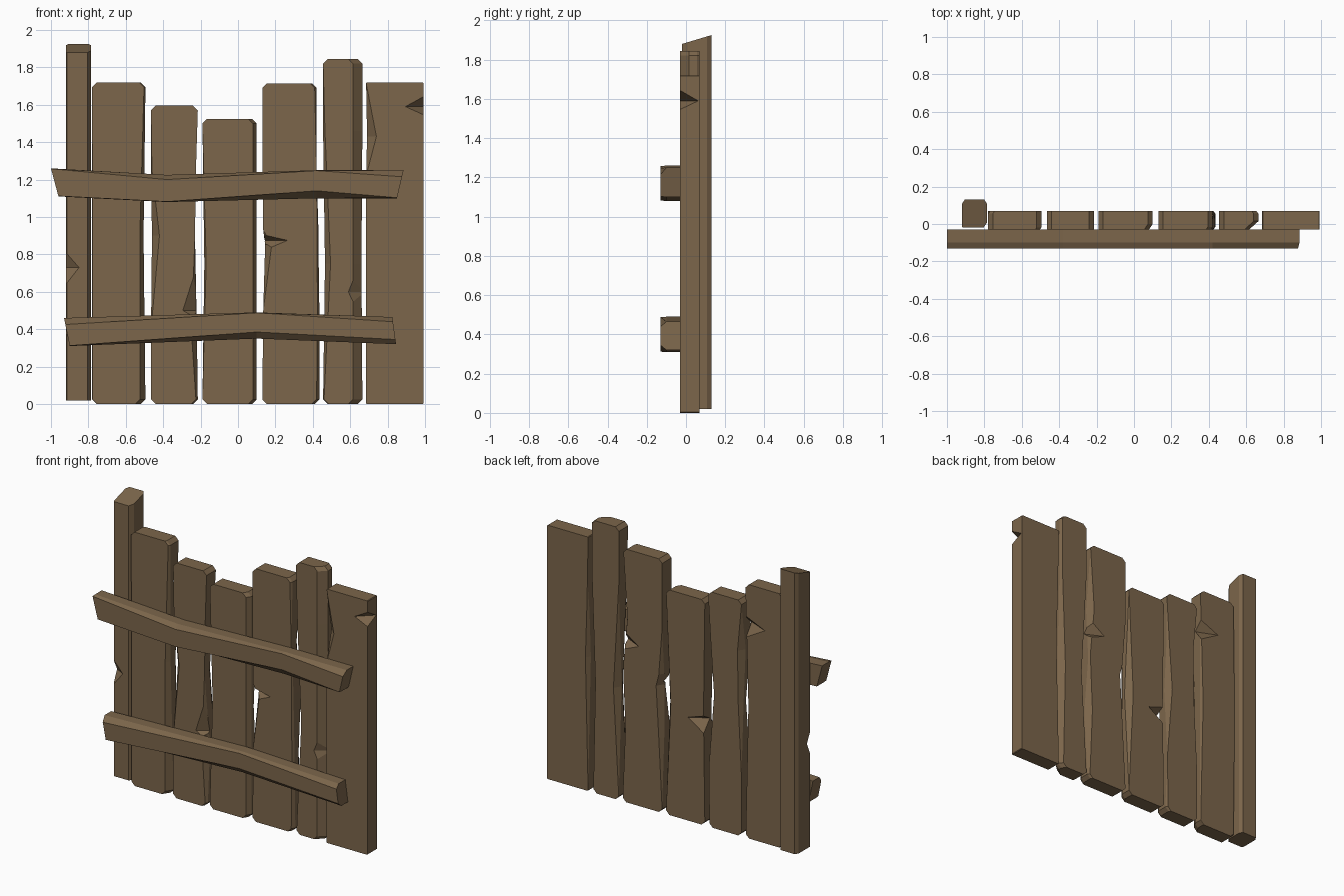
import bpy, bmesh
from mathutils import Vector

if "Cube" in bpy.data.objects:
    bpy.data.objects.remove(bpy.data.objects["Cube"])

wood = bpy.data.materials.new("weathered_brown_wood")
wood.diffuse_color = (0.2, 0.132, 0.07, 1)
wood.use_nodes = True
wood.node_tree.nodes["Principled BSDF"].inputs["Base Color"].default_value = wood.diffuse_color


def finish(name, bm):
    bmesh.ops.remove_doubles(bm, verts=bm.verts, dist=0.0005)
    bmesh.ops.recalc_face_normals(bm, faces=bm.faces)
    me = bpy.data.meshes.new(name)
    bm.to_mesh(me)
    bm.free()
    me.materials.append(wood)
    ob = bpy.data.objects.new(name, me)
    bpy.context.collection.objects.link(ob)
    return ob


def loft(name, rings):
    """Join equal-sized rings of points into a closed solid."""
    bm = bmesh.new()
    vs = [[bm.verts.new(p) for p in r] for r in rings]
    n = len(vs[0])
    for a, b in zip(vs, vs[1:]):
        for i in range(n):
            j = (i + 1) % n
            bm.faces.new((a[i], a[j], b[j], b[i]))
    bm.faces.new(vs[0][::-1])
    bm.faces.new(vs[-1])
    return finish(name, bm)


def plank(name, levels, y0=-0.03, y1=0.07, cut=0.025, slant=0.0):
    """Levels: z, left x, right x, chamfers front-left, front-right, back-right, back-left."""
    rings = []

    def ring(z, l, r, fl, fr, br, bl, tilt=0.0):
        d = lambda c: min(1.5 * c, 0.045)
        pts = [(l, y0 + d(fl)), (l + fl, y0), (r - fr, y0), (r, y0 + d(fr)),
               (r, y1 - d(br)), (r - br, y1), (l + bl, y1), (l, y1 - d(bl))]
        rings.append([(x, y, z - tilt * (y1 - y) / (y1 - y0)) for x, y in pts])

    z, l, r, *c = levels[0]
    if cut:
        ring(z, l + cut, r - cut, *c)          # clipped lower corners
    ring(z + cut, l, r, *c)
    for lv in levels[1:-1]:
        ring(*lv)
    z, l, r, *c = levels[-1]
    ring(z - cut, l, r, *c, tilt=slant)
    if cut:
        ring(z, l + cut, r - cut, *c)          # clipped upper corners
    return loft(name, rings)


def gouge(ob, x, side, y, face, z0, zm, z1, dx, dy):
    """Chip an edge at (x, y). side/face point out of the wood."""
    bm = bmesh.new()
    for p in [(x, y, z0), (x, y, z1), (x - side * dx, y, zm), (x, y - face * dy, zm),
              (x + side * .05, y + face * .05, zm)]:
        bm.verts.new(p)
    bmesh.ops.convex_hull(bm, input=bm.verts)
    cutter = finish("chip_cutter", bm)
    m = ob.modifiers.new("chip", 'BOOLEAN')
    m.operation, m.solver, m.object = 'DIFFERENCE', 'EXACT', cutter
    bpy.context.view_layer.update()
    me = bpy.data.meshes.new_from_object(ob.evaluated_get(bpy.context.evaluated_depsgraph_get()))
    ob.modifiers.clear()
    ob.data = me
    bpy.data.objects.remove(cutter)


# tall post on the left
o = plank("post", [(.02, -.92, -.785, .005, .02, .015, .015),
                   (1.925, -.92, -.785, .005, .02, .015, .015)], -.02, .13, 0, .045)
gouge(o, -.92, -1, -.02, -1, .64, .73, .81, .07, .04)

# seven-board face, left to right
o = plank("board_1", [(0, -.78, -.495, .003, .03, .002, .01),
                      (.9, -.78, -.505, .002, .02, .012, .0),
                      (1.68, -.78, -.495, .0, .008, .0, .01),
                      (1.72, -.78, -.495, .0, .008, .0, .01)])
gouge(o, -.50, 1, .07, 1, 1.36, 1.44, 1.5, .14, .06)

o = plank("board_2", [(0, -.465, -.215, .0, .01, .01, .0),
                      (.4, -.465, -.22, .0, .03, .0, .0),
                      (.9, -.46, -.23, .04, .0, .03, .02),
                      (1.25, -.465, -.225, .005, .0, .01, .03),
                      (1.595, -.465, -.215, .0, .0, .0, .0)])
gouge(o, -.225, 1, -.03, -1, .46, .5, .72, .07, .05)

o = plank("board_3", [(0, -.19, .10, .0, .02, .0, .0),
                      (.75, -.18, .10, .01, .02, .035, .0),
                      (1.525, -.19, .10, .0, .02, .0, .0)])
gouge(o, -.185, -1, .07, 1, .62, .7, .74, .12, .07)

o = plank("board_4", [(0, .13, .435, .0, .015, .01, .0),
                      (.5, .135, .435, .0, .01, .03, .02),
                      (.85, .145, .43, .035, .008, .01, .03),
                      (.93, .135, .43, .0, .008, .01, .02),
                      (1.25, .13, .42, .0, .0, .03, .0),
                      (1.715, .13, .42, .0, .01, .0, .0)])
gouge(o, .135, -1, -.03, -1, .82, .875, .905, .13, .07)
gouge(o, .425, 1, .07, 1, 1.03, 1.08, 1.16, .12, .06)

o = plank("board_5", [(0, .455, .665, .005, .05, .02, .0),
                      (.75, .465, .66, .03, .045, .03, .03),
                      (1.46, .455, .665, .01, .05, .01, .0),
                      (1.845, .455, .665, .0, .05, .01, .0)])
gouge(o, .66, 1, -.03, -1, .45, .6, .77, .07, .05)

o = plank("board_6", [(0, .685, .992, .0, .0, .0, .0),
                      (.9, .685, .992, .0, .0, .0, .02),
                      (1.22, .685, .992, .0, .0, .0, .01),
                      (1.43, .69, .992, .05, .0, .0, .0),
                      (1.72, .685, .992, .0, .0, .0, .0)], cut=.004)
gouge(o, .995, 1, -.03, -1, 1.545, 1.59, 1.645, .1, .095)


def rail(name, stations):
    """Stations: top x, bottom x, back-bottom z, front-bottom z, front-top z, back-top z."""
    rings = []
    for xt, xb, zb, zbf, ztf, zt in stations:
        prof = [(-.03, zb), (-.10, zb), (-.13, zbf), (-.13, ztf), (-.10, zt), (-.03, zt)]
        rings.append([Vector((xb + (xt - xb) * (z - zb) / (zt - zb), y, z)) for y, z in prof])
    return loft(name, rings)


# bent cross rails on the front
rail("upper_rail", [(-1, -.96, 1.11, 1.112, 1.258, 1.26), (-.38, -.38, 1.08, 1.082, 1.2, 1.225),
                    (.42, .42, 1.10, 1.14, 1.248, 1.25), (.885, .85, 1.10, 1.103, 1.215, 1.25)])
rail("lower_rail", [(-.93, -.9, .31, .312, .425, .46), (.1, .1, .35, .385, .488, .49),
                    (.825, .845, .32, .345, .44, .465)])
